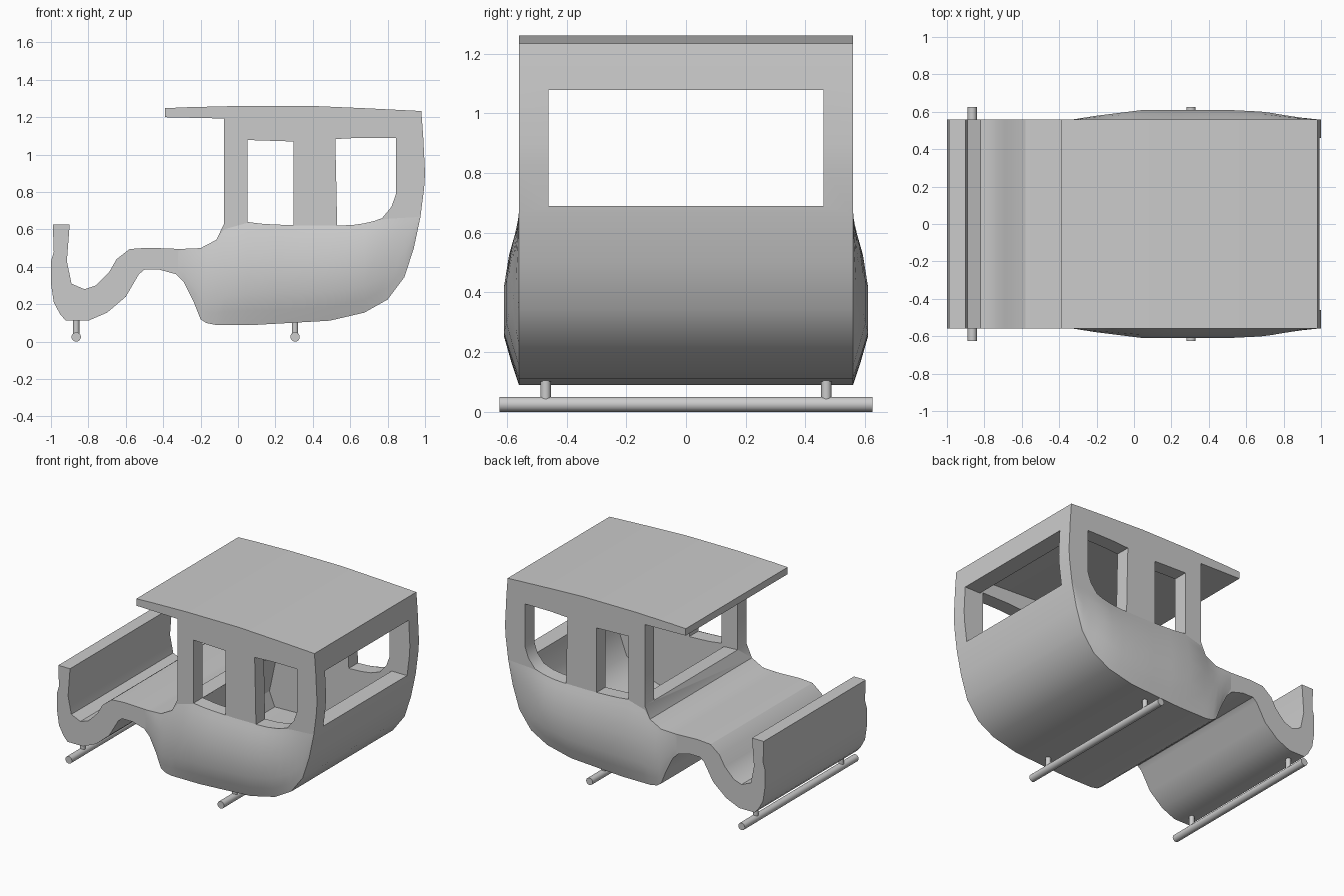
import bpy, bmesh
from math import pi, radians

if "Cube" in bpy.data.objects:
    bpy.data.objects.remove(bpy.data.objects["Cube"])


def add_object(name, bm):
    bmesh.ops.recalc_face_normals(bm, faces=bm.faces)
    mesh = bpy.data.meshes.new(name)
    bm.to_mesh(mesh)
    bm.free()
    ob = bpy.data.objects.new(name, mesh)
    bpy.context.collection.objects.link(ob)
    return ob


def select(ob):
    bpy.ops.object.select_all(action='DESELECT')
    ob.select_set(True)
    bpy.context.view_layer.objects.active = ob


def smooth(ob, angle=32):
    select(ob)
    bpy.ops.object.shade_smooth_by_angle(angle=radians(angle))


def extrude_profile(name, pts, half):
    """Side profile (x, z) extruded from -half to half in y."""
    bm = bmesh.new()
    face = bm.faces.new([bm.verts.new((x, -half, z)) for x, z in pts])
    out = bmesh.ops.extrude_face_region(bm, geom=[face])
    for g in out['geom']:
        if isinstance(g, bmesh.types.BMVert):
            g.co.y = half
    return add_object(name, bm)


def cut(ob, cutter):
    cutter.hide_render = True
    mod = ob.modifiers.new("cut", 'BOOLEAN')
    mod.operation = 'DIFFERENCE'
    mod.solver = 'EXACT'
    mod.object = cutter
    select(ob)
    bpy.ops.object.modifier_apply(modifier=mod.name)
    bpy.data.objects.remove(cutter)


def lerp(table, x):
    for (x0, v0), (x1, v1) in zip(table, table[1:]):
        if x <= x1:
            return v0 + (v1 - v0) * (x - x0) / (x1 - x0)
    return table[-1][1]


W = 0.56       # half width of the coach
INNER = 0.46   # half width inside

# Coach shell: dash, footwell, bench, cabin and roof as one side profile
front_top = [(-.99, .625), (-.9, .625), (-.915, .43), (-.89, .31), (-.82, .28),
             (-.76, .30), (-.69, .37), (-.65, .44), (-.58, .495), (-.48, .502),
             (-.3, .495), (-.2, .5), (-.115, .545), (-.075, .63)]
roof = [(-.075, 1.193), (-.39, 1.2), (-.39, 1.248), (-.28, 1.253), (0, 1.26),
        (.4, 1.26), (.7, 1.247), (.98, 1.233)]
back = [(.99, 1.1), (1.0, .9), (.995, .82), (.975, .665), (.94, .5), (.89, .345),
        (.8, .225), (.675, .155), (.49, .112)]
belly = [(.1, .09), (-.12, .09), (-.17, .1), (-.2, .12), (-.24, .22), (-.29, .32),
         (-.33, .36), (-.42, .385), (-.5, .385), (-.53, .36), (-.6, .24),
         (-.7, .155), (-.8, .112), (-.92, .112), (-.95, .145), (-.985, .21),
         (-1.0, .31), (-1.0, .43), (-.985, .48)]
shell = extrude_profile("coach_shell", front_top + roof + back + belly, W)

# Hollow cabin, open at the front and through the rear window
cavity = [(-.15, .632), (.03, .622), (-.02, .58), (-.08, .3), (-.04, .2), (.5, .215),
          (.68, .27), (.78, .36), (.84, .52), (.86, .69), (1.1, .69), (1.1, 1.078),
          (.87, 1.078), (.86, 1.175), (.4, 1.195), (0, 1.195), (-.15, 1.189)]
cut(shell, extrude_profile("cabin_cutter", cavity, INNER))

# Side windows
window_a = [(.05, .64), (.15, .627), (.297, .62), (.297, 1.07), (.05, 1.078)]
window_b = [(.53, .62), (.63, .625), (.7, .635), (.77, .66), (.82, .72), (.845, .79),
            (.845, 1.09), (.65, 1.09), (.52, 1.083), (.525, .87)]
for pts in (window_a, window_b):
    cut(shell, extrude_profile("window_cutter", pts, 1))
smooth(shell)

# Bulging side panels on the lower cabin
bottom = [(-.32, .355)] + [p for p in reversed(back[3:] + belly[:6])]
bottom.sort()
top = [(-.32, .495), (-.2, .5), (-.115, .545), (-.075, .6), (.05, .635), (.3, .62),
       (.63, .622), (.77, .655), (.975, .667)]
swell = [(-.32, 0), (-.2, .38), (-.07, .7), (.05, 1), (.5, 1), (.7, .8), (.8, .45),
         (.89, .18), (.975, 0)]
section = [(0, 0), (.14, .5), (.3, 1), (.6, 1), (.8, .65), (.92, .28), (1, 0)]
columns = [-.32, -.29, -.24, -.2, -.17, -.115, -.075, .05, .2, .35, .5, .6, .675,
           .74, .8, .85, .89, .94, .975]
for side, label in ((-1, "front"), (1, "back")):
    bm = bmesh.new()
    grid = []
    for x in columns:
        lo, hi = lerp(bottom, x), lerp(top, x)
        grid.append([bm.verts.new((x, side * (W + .05 * lerp(swell, x) * f), lo + (hi - lo) * t))
                     for t, f in section])
    for a, b in zip(grid, grid[1:]):
        for i in range(len(section) - 1):
            q = (a[i], b[i], b[i + 1], a[i + 1])
            bm.faces.new(q if side < 0 else q[::-1])
    bmesh.ops.remove_doubles(bm, verts=bm.verts, dist=.0005)
    panel = add_object(label + "_side_panel", bm)
    # keep the open panel facing outwards
    if sum(p.normal.y for p in panel.data.polygons) * side < 0:
        panel.data.flip_normals()
    smooth(panel, 40)

# Axles with short mounting posts
for x, label in ((-.865, "front"), (.305, "rear")):
    bpy.ops.mesh.primitive_cylinder_add(vertices=20, radius=.025, depth=1.25,
                                        location=(x, 0, .025), rotation=(pi / 2, 0, 0))
    axle = bpy.context.object
    axle.name = label + "_axle"
    smooth(axle)
    for s in (-1, 1):
        bpy.ops.mesh.primitive_cylinder_add(vertices=16, radius=.017, depth=.09,
                                            location=(x, s * .47, .08))
        post = bpy.context.object
        post.name = label + "_axle_post"
        smooth(post)
